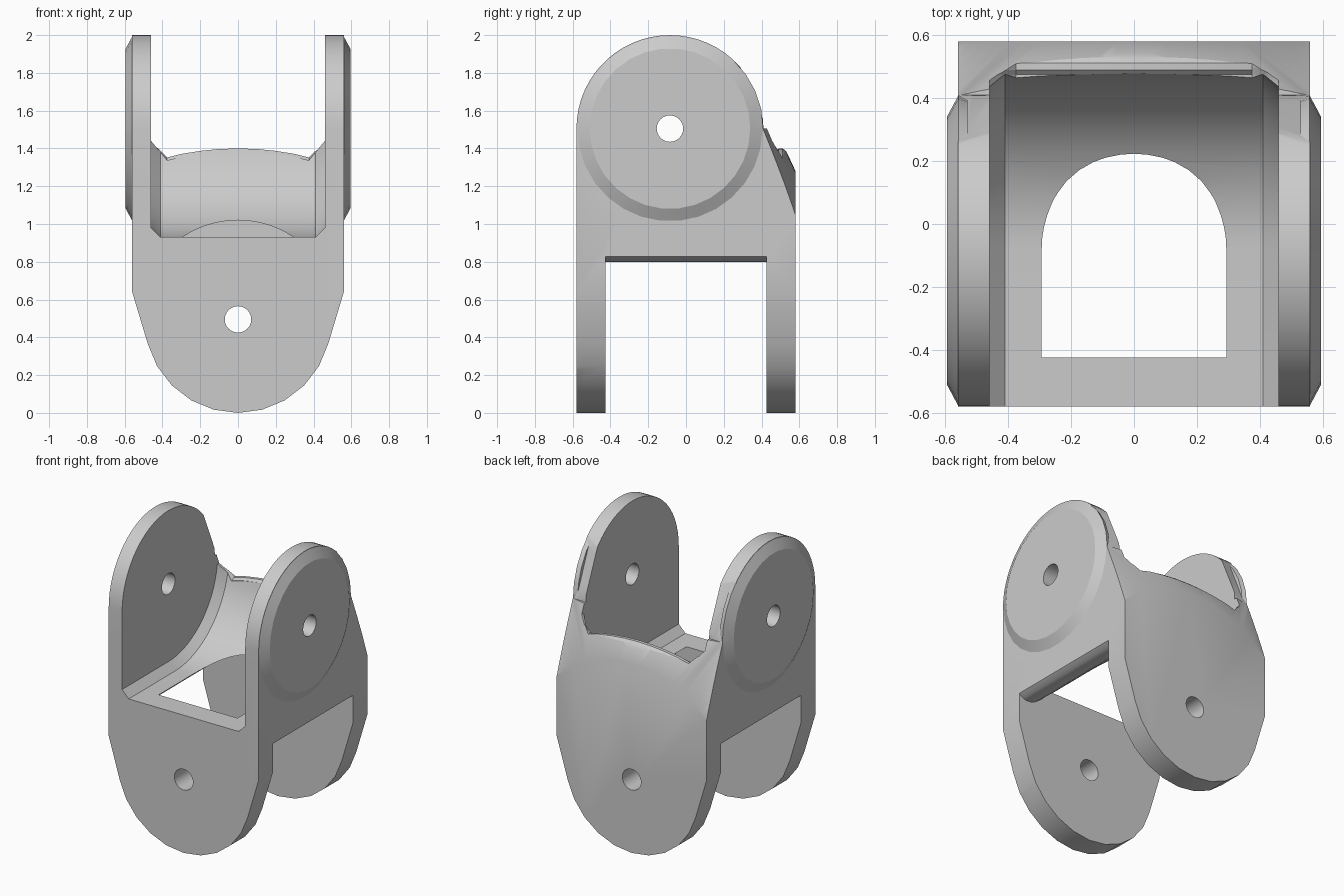
import bpy, bmesh
from math import sin, cos, radians, pi

if "Cube" in bpy.data.objects:
    bpy.data.objects.remove(bpy.data.objects["Cube"])

TOP_Y, TOP_Z = -0.085, 1.505   # upper pin axis (along x)
LOW_Z = 0.495                  # lower pin axis (along y)


def loft(name, axis, rings):
    """Solid through matching outlines; rings = [(position on axis, [(u, z), ...])]."""
    bm = bmesh.new()
    loops = []
    for pos, pts in rings:
        loops.append([bm.verts.new((pos, u, z) if axis == 'x' else (u, pos, z)) for u, z in pts])
    n = len(loops[0])
    for a, b in zip(loops, loops[1:]):
        for i in range(n):
            j = (i + 1) % n
            bm.faces.new((a[i], a[j], b[j], b[i]))
    bm.faces.new(loops[0][::-1])
    bm.faces.new(loops[-1])
    bmesh.ops.recalc_face_normals(bm, faces=bm.faces[:])
    me = bpy.data.meshes.new(name)
    bm.to_mesh(me)
    bm.free()
    ob = bpy.data.objects.new(name, me)
    bpy.context.collection.objects.link(ob)
    return ob


def arc(u, z, r, a0, a1, n):
    return [(u + r * cos(radians(a0 + (a1 - a0) * i / n)),
             z + r * sin(radians(a0 + (a1 - a0) * i / n))) for i in range(n + 1)]


def circle(u, z, r, n):
    return arc(u, z, r, 0, 360, n)[:-1]


def mirrored(right):
    """Complete a right-half outline that runs from x = 0 outwards."""
    return right + [(-u, z) for u, z in reversed(right) if u > 1e-6]


def combine(target, tool, op):
    mod = target.modifiers.new(op, 'BOOLEAN')
    mod.object, mod.operation, mod.solver = tool, op, 'EXACT'
    bpy.context.view_layer.objects.active = target
    bpy.ops.object.modifier_apply(modifier=mod.name)
    bpy.data.objects.remove(tool)


# Body: front outline with rounded lower ears
front = mirrored([(0, 0)] + arc(0, LOW_Z, 0.495, -75, -15, 4) + [(0.56, 0.64), (0.56, 2.2)])
body = loft("yoke_body", 'y', [(-0.58, front), (0.58, front)])

# Side outline with round upper ears
side = [(0.62, -0.1), (0.62, 1.5)] + arc(TOP_Y, TOP_Z, 0.495, 0, 180, 30)
side += [(-0.58, -0.1)]
combine(body, loft("side_outline", 'x', [(-0.7, side), (0.7, side)]), 'INTERSECT')

# Conical slope on the upper back
cone = [(y, circle(0, LOW_Z, 0.785 + (0.58 - y) * 2.15, 96)) for y in (-0.8, 0.62)]
combine(body, loft("back_cone", 'y', cone), 'INTERSECT')


# Upper clearance: rounded back, flat floor, chamfered sides
def clearance(r):
    return ([(-1, TOP_Z - r)] + arc(TOP_Y, TOP_Z, r, -90, 0, 24)
            + [(TOP_Y + r, 2.5), (-1, 2.5)])


upper = [(x, clearance(r)) for x, r in ((-0.46, 0.525), (-0.41, 0.575), (0.41, 0.575), (0.46, 0.525))]
combine(body, loft("upper_clearance", 'x', upper), 'DIFFERENCE')

# Arched top of the back wall, with softened rear edge
cap = mirrored([(0, 1.40), (0.1, 1.397), (0.2, 1.387), (0.3, 1.371), (0.375, 1.352),
                (0.46, 1.44), (0.46, 2.3)])
drop = [(u, z - 0.015 if z < 1.43 else z) for u, z in cap]
low = [(u, z - 0.05 if z < 1.43 else z) for u, z in cap]
combine(body, loft("wall_top", 'y', [(0.2, drop), (0.475, drop), (0.49, cap), (0.512, cap),
                                    (0.53, drop), (0.548, low)]), 'DIFFERENCE')

# Lower clearance: arch between the lower ears
arch = arc(0, LOW_Z, 0.525, 90, 42, 10)
arch[0] = (0, arch[0][1])
arch += [(0.43, 0.818), (0.46, 0.803), (0.5, 0.8), (0.53, 0.807), (0.575, 0.84), (0.8, 0.84), (0.8, -0.3)]
arch = mirrored(arch)
combine(body, loft("lower_clearance", 'y', [(-0.425, arch), (0.425, arch)]), 'DIFFERENCE')

# Bevelled discs on the outside of the upper ears
for s in (-1, 1):
    disc = [(s * x, circle(TOP_Y, TOP_Z, r, 30)) for x, r in ((0.53, 0.485), (0.558, 0.494), (0.595, 0.425))]
    combine(body, loft("ear_disc", 'x', disc), 'UNION')

# Pin holes
for axis, u, z in (('x', TOP_Y, TOP_Z), ('y', 0, LOW_Z)):
    hole = circle(u, z, 0.07, 24)
    combine(body, loft("pin_hole", axis, [(-1, hole), (1, hole)]), 'DIFFERENCE')

body.select_set(True)
bpy.context.view_layer.objects.active = body
bpy.ops.object.shade_smooth_by_angle(angle=radians(25))
